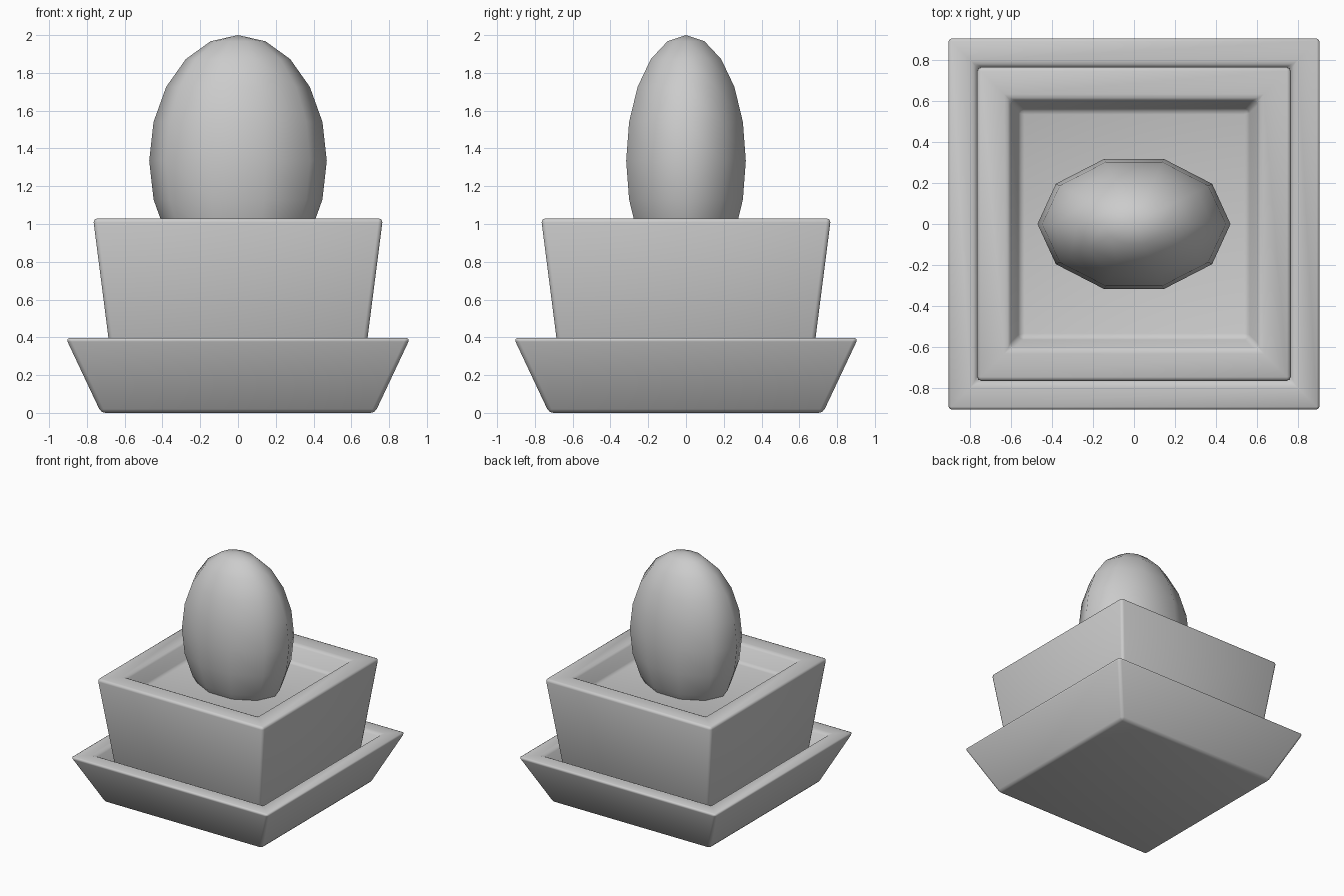
import bpy, bmesh

if "Cube" in bpy.data.objects:
    bpy.data.objects.remove(bpy.data.objects["Cube"])


def square_vessel(name, profile, bevel):
    """Stack square rings (half width, z) into a closed, recessed vessel."""
    bm = bmesh.new()
    rings = [[bm.verts.new((sx * h, sy * h, z))
              for sx, sy in ((-1, -1), (1, -1), (1, 1), (-1, 1))]
             for h, z in profile]
    for a, b in zip(rings, rings[1:]):
        for i in range(4):
            j = (i + 1) % 4
            bm.faces.new((a[i], a[j], b[j], b[i]))
    bm.faces.new(rings[0][::-1])
    bm.faces.new(rings[-1])
    bmesh.ops.recalc_face_normals(bm, faces=bm.faces[:])
    for f in bm.faces:
        f.smooth = True
    mesh = bpy.data.meshes.new(name)
    bm.to_mesh(mesh)
    bm.free()
    obj = bpy.data.objects.new(name, mesh)
    bpy.context.collection.objects.link(obj)
    mod = obj.modifiers.new("soft_edges", 'BEVEL')
    mod.width = bevel
    mod.segments = 2
    mod.limit_method = 'ANGLE'
    return obj


# Flared saucer with a shallow recess
square_vessel("saucer", [(0.725, 0.0), (0.912, 0.397),
                         (0.775, 0.397), (0.71, 0.25)], 0.022)

# Tapered pot with a wide rim and a soil surface
square_vessel("pot", [(0.667, 0.25), (0.767, 1.03),
                      (0.61, 1.03), (0.555, 0.89)], 0.022)

# Low-poly, smooth-shaded plant body, partly sunk in the soil
bpy.ops.mesh.primitive_uv_sphere_add(segments=10, ring_count=10, radius=1,
                                     location=(0, 0, 1.335))
cactus = bpy.context.object
cactus.name = "cactus_body"
# A vertex of the ten-sided ring must lie on the x axis
v = max(cactus.data.vertices, key=lambda p: p.co.x)
cactus.rotation_euler.z = 0 if abs(v.co.y) < 0.01 else 0.314159
bpy.ops.object.transform_apply(location=False, rotation=True, scale=False)
cactus.scale = (0.47, 0.333, 0.665)
bpy.ops.object.transform_apply(location=False, rotation=False, scale=True)
bpy.ops.object.shade_smooth()
